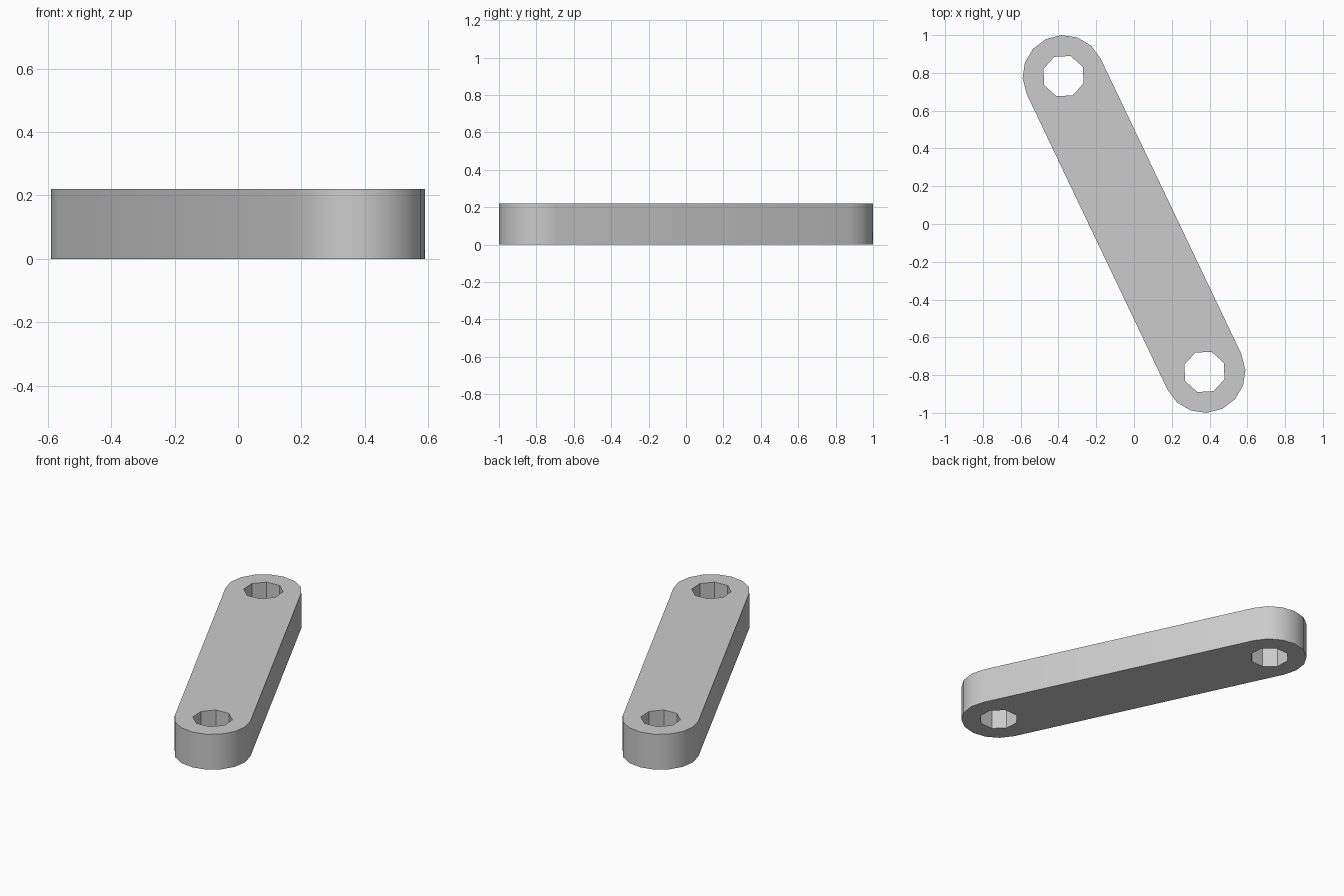
import bpy
import bmesh
from math import atan2, cos, sin, pi, radians
from mathutils import Vector

cube = bpy.data.objects.get("Cube")
if cube:
    bpy.data.objects.remove(cube, do_unlink=True)

END = Vector((-0.373, 0.783, 0))     # centre of the back eye
OUTER_R, HOLE_R, HEIGHT = 0.217, 0.113, 0.22
AXIS = atan2(END.y, END.x)           # direction of the bar


def arc(centre, radius, start, step, count):
    return [centre + radius * Vector((cos(start + i * step), sin(start + i * step), 0))
            for i in range(count)]


def add_loop(bm, points):
    verts = [bm.verts.new(p) for p in points]
    return [bm.edges.new((verts[i - 1], v)) for i, v in enumerate(verts)]


# Rounded bar outline with an octagonal hole at each end
bm = bmesh.new()
outline = (arc(END, OUTER_R, AXIS - pi / 2, pi / 8, 9)
           + arc(-END, OUTER_R, AXIS + pi / 2, pi / 8, 9))
edges = add_loop(bm, outline)
for centre in (END, -END):
    edges += add_loop(bm, arc(centre, HOLE_R, AXIS, pi / 4, 8))
bmesh.ops.triangle_fill(bm, edges=edges, use_beauty=True)

# Thickness
top = bmesh.ops.extrude_face_region(bm, geom=bm.faces[:])
bmesh.ops.translate(bm, vec=(0, 0, HEIGHT),
                    verts=[g for g in top["geom"] if isinstance(g, bmesh.types.BMVert)])
bmesh.ops.recalc_face_normals(bm, faces=bm.faces[:])
mesh = bpy.data.meshes.new("link_bar")
bm.to_mesh(mesh)
bm.free()

# Plain grey
grey = bpy.data.materials.new("light_grey")
grey.use_nodes = True
grey.diffuse_color = (0.6, 0.6, 0.6, 1)
grey.node_tree.nodes["Principled BSDF"].inputs["Base Color"].default_value = (0.6, 0.6, 0.6, 1)
mesh.materials.append(grey)

# Smooth rounded ends, crisp rims and hole facets
bar = bpy.data.objects.new("link_bar", mesh)
bpy.context.collection.objects.link(bar)
bpy.context.view_layer.objects.active = bar
bar.select_set(True)
bpy.ops.object.shade_smooth_by_angle(angle=radians(30))
